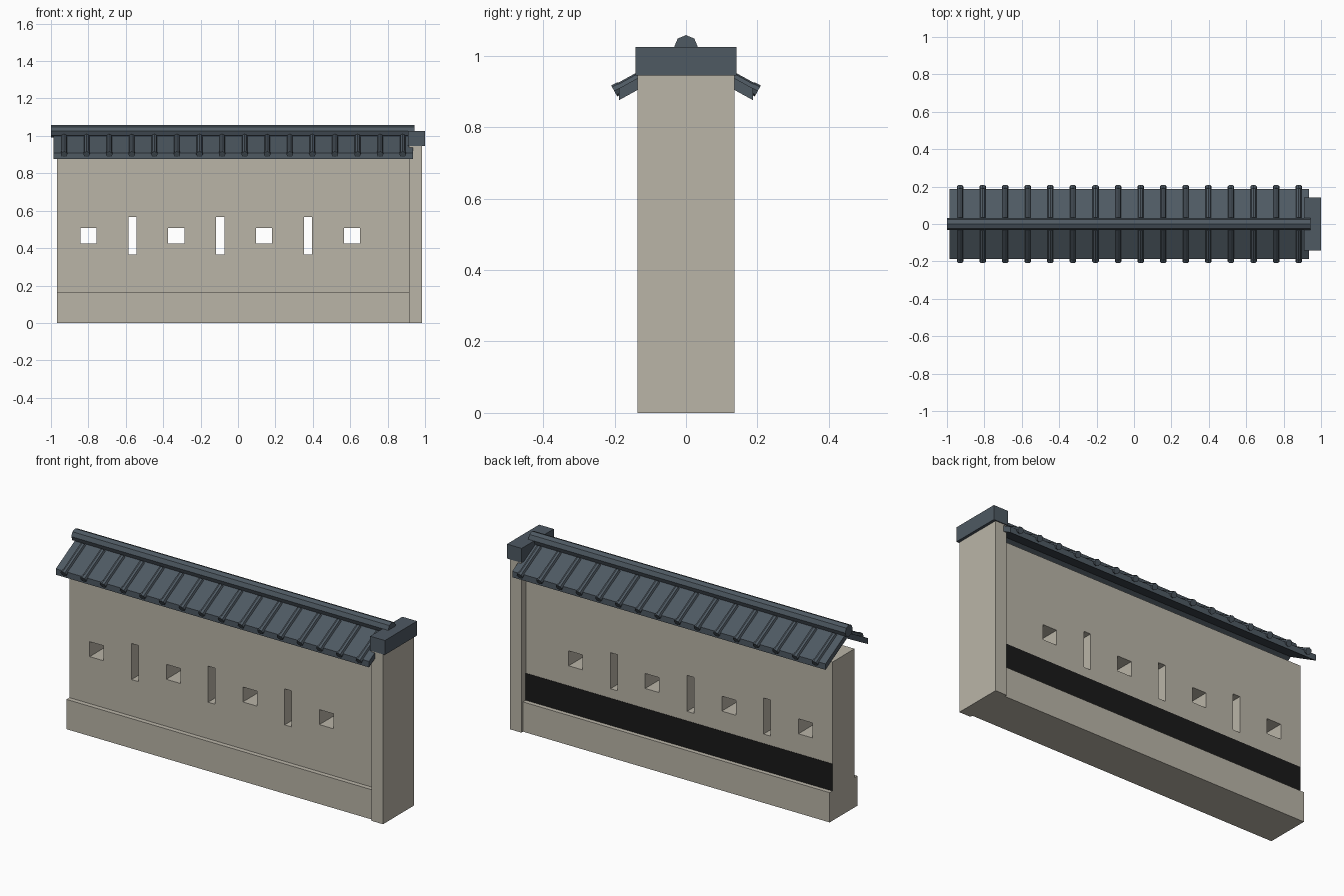
import bpy, bmesh, math
from mathutils import Vector, Matrix

if "Cube" in bpy.data.objects:
    bpy.data.objects.remove(bpy.data.objects["Cube"])


def material(name, rgb):
    m = bpy.data.materials.new(name)
    m.diffuse_color = (*rgb, 1)
    m.use_nodes = True
    m.node_tree.nodes["Principled BSDF"].inputs["Base Color"].default_value = m.diffuse_color
    return m


PLASTER = material("warm grey plaster", (0.49, 0.46, 0.39))
SLATE = material("blue grey slate", (0.077, 0.100, 0.123))
BLACK = material("near black", (0.010, 0.010, 0.010))


def finish(name, bm, mat):
    bmesh.ops.recalc_face_normals(bm, faces=bm.faces)
    me = bpy.data.meshes.new(name)
    bm.to_mesh(me)
    bm.free()
    me.materials.append(mat)
    ob = bpy.data.objects.new(name, me)
    bpy.context.collection.objects.link(ob)
    return ob


def add_box(bm, x0, x1, y0, y1, z0, z1):
    size = Matrix.Diagonal((x1 - x0, y1 - y0, z1 - z0, 1))
    mid = Matrix.Translation(((x0 + x1) / 2, (y0 + y1) / 2, (z0 + z1) / 2))
    bmesh.ops.create_cube(bm, size=1, matrix=mid @ size)


def box(name, mat, *dims):
    bm = bmesh.new()
    add_box(bm, *dims)
    return finish(name, bm, mat)


def add_rod(bm, a, b, radius, sides=8):
    a, b = Vector(a), Vector(b)
    rot = (b - a).to_track_quat('Z', 'Y').to_matrix().to_4x4()
    bmesh.ops.create_cone(bm, cap_ends=True, segments=sides, radius1=radius, radius2=radius,
                          depth=(b - a).length, matrix=Matrix.Translation((a + b) / 2) @ rot)


# Wall, pierced by alternating square and slot openings
wall = box("wall", PLASTER, -0.967, 0.93, -0.096, 0.096, 0.10, 0.88)
bm = bmesh.new()
for i in range(7):
    x = -0.80 + 0.235 * i
    w, h = (0.043, 0.0415) if i % 2 == 0 else (0.0215, 0.10)
    add_box(bm, x - w, x + w, -0.3, 0.3, 0.467 - h, 0.467 + h)
cutter = finish("opening_cutter", bm, PLASTER)
cutter.hide_render = True
mod = wall.modifiers.new("openings", 'BOOLEAN')
mod.operation = 'DIFFERENCE'
mod.solver = 'EXACT'
mod.object = cutter
bpy.context.view_layer.objects.active = wall
bpy.ops.object.modifier_apply(modifier=mod.name)
bpy.data.objects.remove(cutter)

# Plinth, dark band on the back, end post and its cap
box("plinth", PLASTER, -0.967, 0.93, -0.122, 0.122, 0, 0.165)
box("back_band", BLACK, -0.967, 0.915, 0.094, 0.098, 0.16, 0.315)
box("end_post", PLASTER, 0.915, 0.985, -0.136, 0.136, 0, 0.945)
box("post_cap", SLATE, 0.91, 1.0, -0.141, 0.141, 0.945, 1.025)

# Roof: thin chevron profile swept along the wall
APEX, SLOPE, EAVE, THICK = 1.012, 0.55, 0.187, 0.033
low = APEX - SLOPE * EAVE
profile = [(-EAVE, low), (0, APEX), (EAVE, low),
           (EAVE, low - THICK), (0, APEX - THICK), (-EAVE, low - THICK)]
bm = bmesh.new()
ends = [[bm.verts.new((x, y, z)) for y, z in profile] for x in (-0.987, 0.935)]
for a, b, c, d in ((0, 1, 4, 5), (1, 2, 3, 4)):
    for e in ends:
        bm.faces.new([e[k] for k in (a, b, c, d)])
for i in range(6):
    j = (i + 1) % 6
    bm.faces.new((ends[0][i], ends[0][j], ends[1][j], ends[1][i]))
finish("roof_slabs", bm, SLATE)

# Ridge roll
bm = bmesh.new()
add_rod(bm, (-1.0, 0, 1.025), (0.945, 0, 1.025), 0.033)
finish("ridge_roll", bm, SLATE)

# Tile ribs down both slopes, each with a round end cap
ribs, caps = bmesh.new(), bmesh.new()
for i in range(16):
    x = -0.93 + 0.1207 * i
    for s in (-1, 1):
        def on_slope(y):
            return (x, s * y, APEX - SLOPE * y)
        add_rod(ribs, on_slope(0.028), on_slope(0.19), 0.015)
        add_rod(caps, on_slope(0.184), on_slope(0.201), 0.0175)
finish("tile_ribs", ribs, SLATE)
finish("tile_end_caps", caps, SLATE)
